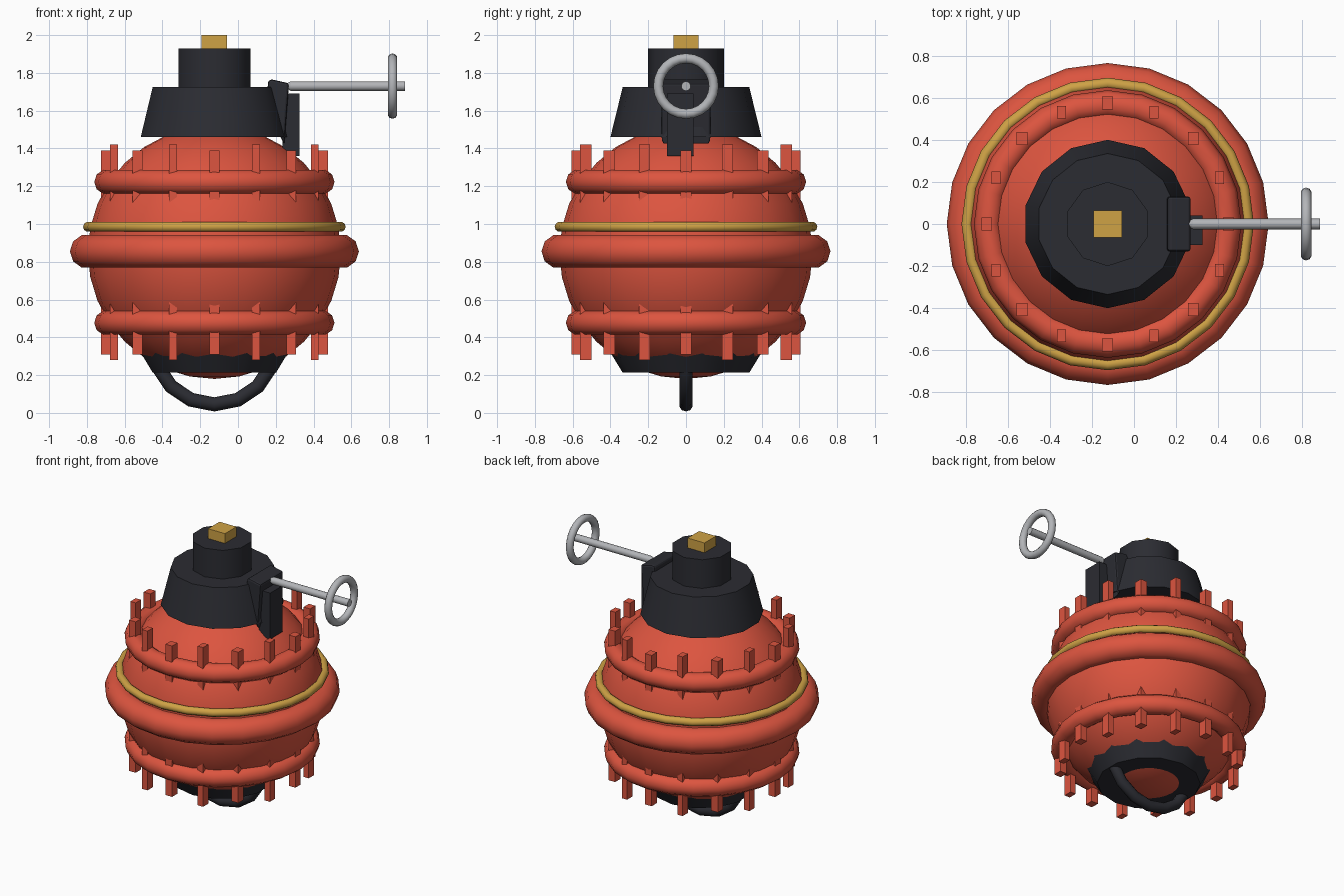
import bpy
import bmesh
from math import radians, pi, sin, cos

cube = bpy.data.objects.get("Cube")
if cube:
    bpy.data.objects.remove(cube, do_unlink=True)

AX = -0.125   # x of the body's upright axis
MID = 0.85    # height of the body's centre


def material(name, rgb):
    mat = bpy.data.materials.new(name)
    mat.use_nodes = True
    mat.diffuse_color = (*rgb, 1)
    mat.node_tree.nodes["Principled BSDF"].inputs["Base Color"].default_value = (*rgb, 1)
    return mat


red = material("warm red", (0.72, 0.09, 0.05))
black = material("charcoal", (0.024, 0.025, 0.032))
gold = material("gold", (0.62, 0.36, 0.06))
grey = material("light grey metal", (0.45, 0.46, 0.48))


def finish(name, mat, smooth=True):
    ob = bpy.context.object
    ob.name = name
    ob.data.materials.append(mat)
    if smooth:
        bpy.ops.object.shade_smooth_by_angle(angle=radians(40))
    return ob


def ring(name, mat, loc, major, minor, segments=24, sides=10, rot=(0, 0, 0)):
    bpy.ops.mesh.primitive_torus_add(location=loc, rotation=rot, major_radius=major,
                                     minor_radius=minor, major_segments=segments,
                                     minor_segments=sides)
    return finish(name, mat)


def frustum(name, mat, low, high, r_low, r_high, sides):
    bpy.ops.mesh.primitive_cone_add(vertices=sides, radius1=r_low, radius2=r_high,
                                    depth=high - low, location=(AX, 0, (low + high) / 2))
    return finish(name, mat)


def rod(name, mat, x0, x1, z, r0, r1):
    bpy.ops.mesh.primitive_cone_add(vertices=12, radius1=r0, radius2=r1, depth=x1 - x0,
                                    location=((x0 + x1) / 2, 0, z), rotation=(0, pi / 2, 0))
    return finish(name, mat)


def box(name, mat, lo, hi):
    bpy.ops.mesh.primitive_cube_add(size=1, location=[(a + b) / 2 for a, b in zip(lo, hi)])
    bpy.context.object.scale = [b - a for a, b in zip(lo, hi)]
    bpy.ops.object.transform_apply(location=False, rotation=False, scale=True)
    return finish(name, mat, smooth=False)


# Round body with its belt and gold band
bpy.ops.mesh.primitive_uv_sphere_add(segments=24, ring_count=16, radius=0.67,
                                     location=(AX, 0, MID))
finish("body", red)
ring("belt", red, (AX, 0, 0.855), 0.675, 0.09)
ring("gold_band", gold, (AX, 0, 0.985), 0.668, 0.027)

# Upper and lower rings, each crossed by sixteen square studs
for side, label in ((1, "upper"), (-1, "lower")):
    ring(label + "_ring", red, (AX, 0, MID + side * 0.373), 0.57, 0.066)
    for i in range(16):
        a = i * pi / 8
        x, y = AX + 0.575 * cos(a), 0.575 * sin(a)
        w = 0.021 if i % 2 else 0.026
        near, far = (0.22, 0.57) if i % 2 else (0.25, 0.54)
        z0, z1 = sorted((MID + side * near, MID + side * far))
        box(f"{label}_stud_{i + 1}", red, (x - w, y - 0.03, z0), (x + w, y + 0.03, z1))

# Cap stack on top
frustum("cap", black, 1.46, 1.725, 0.40, 0.335, 14)
frustum("neck", black, 1.70, 1.93, 0.20, 0.20, 10)
box("top_block", gold, (AX - 0.067, -0.065, 1.92), (AX + 0.067, 0.065, 2.0))

# Bottom collar and carrying loop
frustum("bottom_collar", black, 0.213, 0.335, 0.335, 0.41, 14)
ring("bottom_loop", black, (AX, 0, 0.37), 0.325, 0.0375, 16, 10, (pi / 2, 0, 0))

# Wedge-shaped clamp, extruded from its side profile
profile = [(0.155, 1.70), (0.16, 1.76), (0.18, 1.765), (0.27, 1.745),
           (0.265, 1.68), (0.245, 1.42), (0.225, 1.46)]
bm = bmesh.new()
face = bm.faces.new([bm.verts.new((x, -0.13, z)) for x, z in profile])
out = bmesh.ops.extrude_face_region(bm, geom=[face])
for v in out["geom"]:
    if isinstance(v, bmesh.types.BMVert):
        v.co.y = 0.13
bmesh.ops.recalc_face_normals(bm, faces=bm.faces)
mesh = bpy.data.meshes.new("clamp")
bm.to_mesh(mesh)
bm.free()
clamp = bpy.data.objects.new("clamp", mesh)
bpy.context.collection.objects.link(clamp)
mesh.materials.append(black)
bevel = clamp.modifiers.new("soft_edges", "BEVEL")
bevel.width = 0.012
bevel.segments = 2

# Side plate, shaft and hand wheel
box("side_plate", black, (0.235, -0.10, 1.36), (0.325, 0.04, 1.69))
rod("shaft_tip", grey, 0.235, 0.28, 1.73, 0.002, 0.025)
rod("shaft", grey, 0.28, 0.885, 1.73, 0.025, 0.025)
ring("hand_wheel", grey, (0.818, 0, 1.73), 0.147, 0.026, 24, 10, (0, pi / 2, 0))
